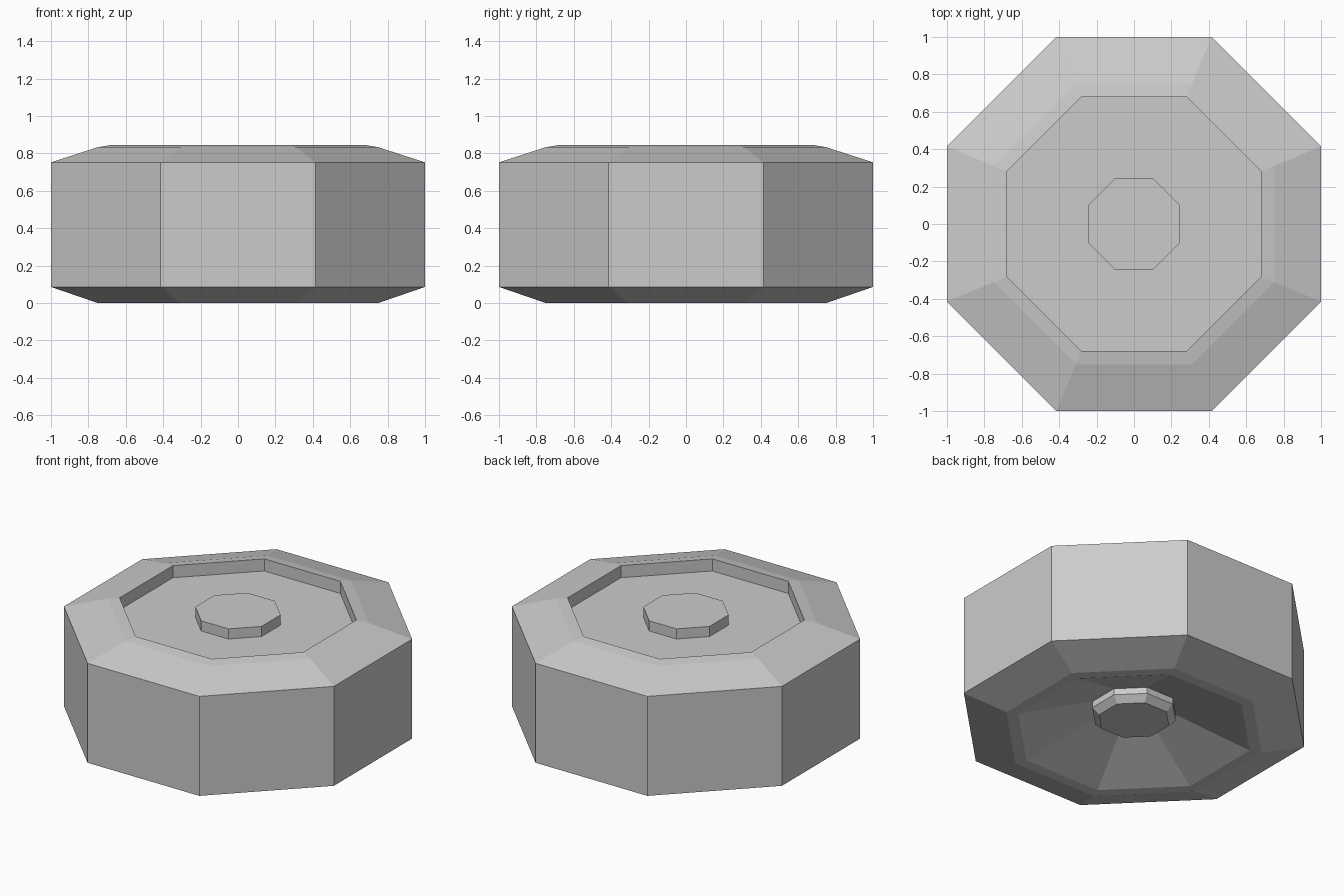
import bpy, bmesh
from math import cos, sin, pi

if "Cube" in bpy.data.objects:
    bpy.data.objects.remove(bpy.data.objects["Cube"])

SIDES = 8


def lathe(name, profile):
    """Sweep (apothem, z) points, listed top to bottom, into a capped octagonal solid."""
    bm = bmesh.new()
    rings = []
    for apothem, z in profile:
        r = apothem / cos(pi / SIDES)
        rings.append([bm.verts.new((r * cos((2 * i + 1) * pi / SIDES),
                                    r * sin((2 * i + 1) * pi / SIDES), z))
                      for i in range(SIDES)])
    for a, b in zip(rings, rings[1:]):
        for i in range(SIDES):
            j = (i + 1) % SIDES
            bm.faces.new((a[i], b[i], b[j], a[j]))
    bm.faces.new(rings[0])
    bm.faces.new(rings[-1][::-1])
    bmesh.ops.recalc_face_normals(bm, faces=bm.faces)
    mesh = bpy.data.meshes.new(name)
    bm.to_mesh(mesh)
    bm.free()
    obj = bpy.data.objects.new(name, mesh)
    bpy.context.collection.objects.link(obj)
    return obj


# Wheel: raised hub, recessed dish, tyre, conical underside, bevelled lower hub
lathe("wheel", [
    (0.245, 0.832), (0.245, 0.764),   # upper hub
    (0.68, 0.764), (0.68, 0.845),     # dish floor and wall
    (0.75, 0.833), (1.0, 0.752),      # upper rim and shoulder
    (1.0, 0.086), (0.75, 0.0),        # tread and lower shoulder
    (0.68, 0.0), (0.245, 0.169),      # lower rim and conical hollow
    (0.245, 0.127), (0.205, 0.085),   # lower hub with bevel
])
